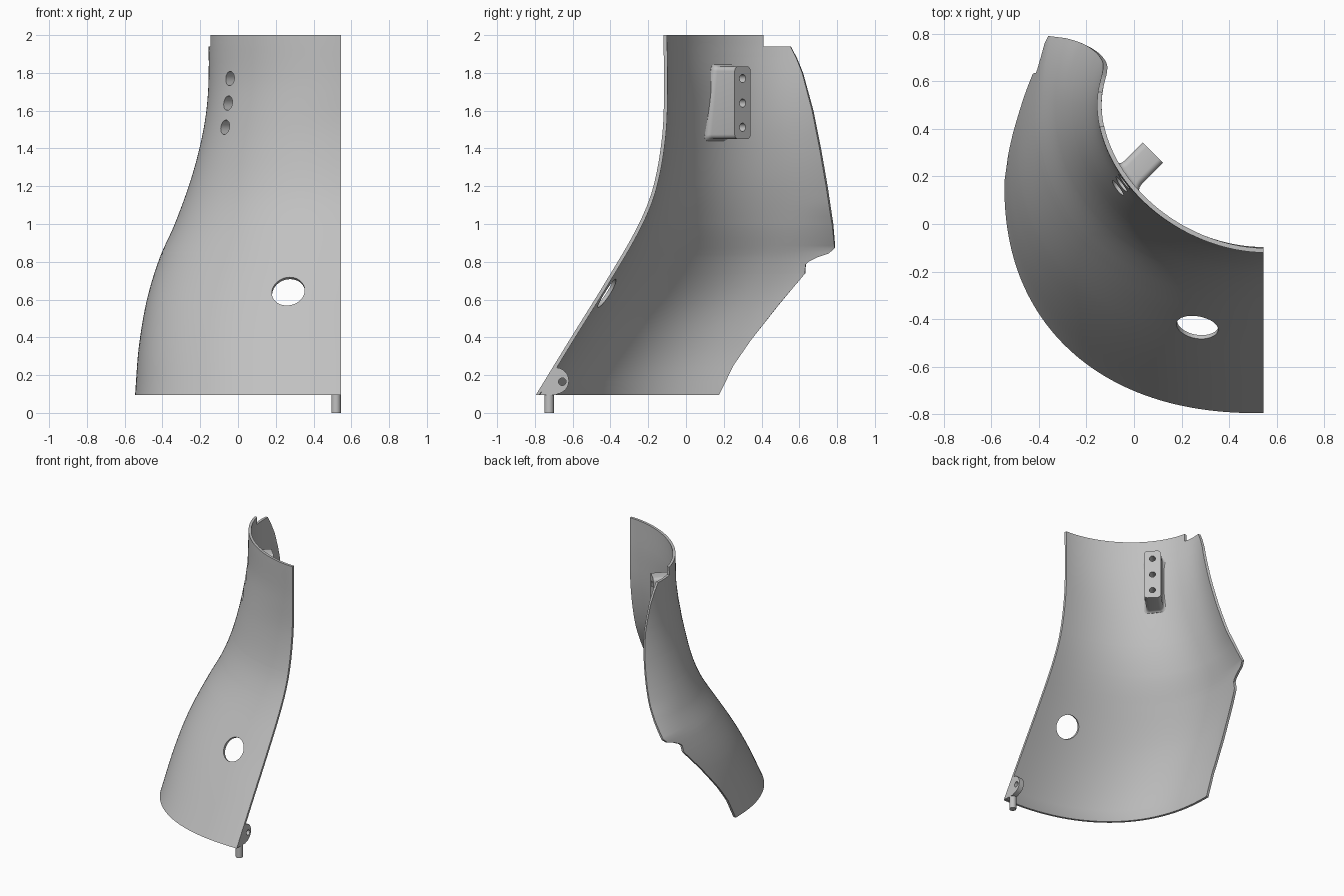
import bpy, bmesh, math
from mathutils import Vector, Matrix

if "Cube" in bpy.data.objects:
    bpy.data.objects.remove(bpy.data.objects["Cube"], do_unlink=True)

grey = bpy.data.materials.new("plain grey")
grey.use_nodes = True
grey.diffuse_color = (0.53, 0.53, 0.53, 1)
grey.node_tree.nodes["Principled BSDF"].inputs["Base Color"].default_value = (0.53, 0.53, 0.53, 1)

EDGE_X = 0.545     # straight cut side of the shell
BASE_Z = 0.095

# Height profiles: (z, value)
front_y = [(BASE_Z, -0.795), (0.4, -0.608), (0.7, -0.422), (0.98, -0.26), (1.18, -0.178),
           (1.45, -0.128), (1.71, -0.116), (2, -0.12)]
side_x = [(BASE_Z, -0.545), (0.35, -0.525), (0.6, -0.482), (0.82, -0.415), (1, -0.335),
          (1.25, -0.245), (1.5, -0.183), (1.71, -0.158), (2, -0.155)]
centre_y = [(BASE_Z, 0.18), (0.5, 0.31), (0.9, 0.48), (1.4, 0.49), (2, 0.5)]
power = [(BASE_Z, 2.28), (0.6, 2.22), (1, 2.1), (1.5, 2.08), (1.77, 1.92), (2, 1.86)]
curl = [(BASE_Z, 0.5), (0.5, 0.6), (0.88, 0.3), (1.1, 0.9), (1.4, 1), (1.7, 1.2), (2, 1.2)]
back_y = [(BASE_Z, 0.175), (0.25, 0.25), (0.38, 0.34), (0.57, 0.49), (0.74, 0.632),
          (0.79, 0.635), (0.805, 0.65), (0.83, 0.7), (0.85, 0.76), (0.88, 0.79),
          (1, 0.78), (1.2, 0.75), (1.4, 0.715), (1.6, 0.675), (1.8, 0.62),
          (1.88, 0.587), (1.94, 0.555), (2, 0.52)]


def segment(pts, z):
    for i in range(len(pts) - 1):
        if z <= pts[i + 1][0]:
            break
    return i, (z - pts[i][0]) / (pts[i + 1][0] - pts[i][0])


def linear(pts, z):
    i, t = segment(pts, z)
    return pts[i][1] + (pts[i + 1][1] - pts[i][1]) * t


def smooth(pts, z):
    i, t = segment(pts, z)

    def slope(k):
        a, b = pts[max(k - 1, 0)], pts[min(k + 1, len(pts) - 1)]
        return (b[1] - a[1]) / (b[0] - a[0])
    h = pts[i + 1][0] - pts[i][0]
    s = t * t * (3 - 2 * t)
    return (pts[i][1] * (1 - s) + pts[i + 1][1] * s
            + h * slope(i) * t * (1 - t) ** 2 - h * slope(i + 1) * t * t * (1 - t))


def signed_pow(v, p):
    return math.copysign(abs(v) ** p, v)


def section(z, count):
    """Outer outline of the shell at height z, front edge to back edge."""
    c, n, xl = smooth(centre_y, z), smooth(power, z), smooth(side_x, z)
    b, a = c - smooth(front_y, z), EDGE_X - xl
    end = math.acos(signed_pow((c - linear(back_y, z)) / b, n / 2))
    pts = []
    for j in range(count + 1):
        th = end * j / count
        y = c - b * signed_pow(math.cos(th), 2 / n)
        if th < math.pi / 2:
            x = EDGE_X - a * math.sin(th) ** (2 / n)
        else:
            x = xl + linear(curl, z) * (y - c) ** 2
        pts.append(Vector((x, y, z)))
    return pts


def link(name, bm, helper=False):
    me = bpy.data.meshes.new(name)
    bm.to_mesh(me)
    bm.free()
    ob = bpy.data.objects.new(name, me)
    bpy.context.collection.objects.link(ob)
    me.materials.append(grey)
    if helper:
        ob.hide_render = True
        ob.hide_set(True)
    return ob


def finish(name, bm, helper=False):
    bmesh.ops.recalc_face_normals(bm, faces=bm.faces)
    return link(name, bm, helper)


def activate(ob):
    bpy.ops.object.select_all(action='DESELECT')
    ob.select_set(True)
    bpy.context.view_layer.objects.active = ob


def apply_all(ob):
    activate(ob)
    for m in list(ob.modifiers):
        bpy.ops.object.modifier_apply(modifier=m.name)


def rod(bm, start, end, r, sides=32):
    start, end = Vector(start), Vector(end)
    d = end - start
    mat = Matrix.Translation((start + end) / 2) @ d.to_track_quat('Z', 'Y').to_matrix().to_4x4()
    bmesh.ops.create_cone(bm, cap_ends=True, segments=sides, radius1=r, radius2=r,
                          depth=d.length, matrix=mat)


def cut(ob, cutter):
    m = ob.modifiers.new("cut", 'BOOLEAN')
    m.operation, m.solver, m.object = 'DIFFERENCE', 'EXACT', cutter


def prism(bm, outline, offset):
    """Extrude a closed outline along an offset."""
    face = bm.faces.new([bm.verts.new(p) for p in outline])
    new = bmesh.ops.extrude_face_region(bm, geom=[face])["geom"]
    bmesh.ops.translate(bm, vec=offset, verts=[v for v in new if isinstance(v, bmesh.types.BMVert)])


# Curved shell
COLS = 72
levels = sorted({round(BASE_Z + 0.0381 * i, 4) for i in range(50)} | {p[0] for p in back_y})
bm = bmesh.new()
rows = [[bm.verts.new(p) for p in section(z, COLS)] for z in levels]
for low, high in zip(rows, rows[1:]):
    for j in range(COLS):
        bm.faces.new((low[j], high[j], high[j + 1], low[j + 1]))
shell = link("shell", bm)
sol = shell.modifiers.new("thickness", 'SOLIDIFY')
sol.thickness, sol.offset = 0.019, -1
apply_all(shell)
for v in shell.data.vertices:       # keep the rims flat
    v.co.z = BASE_Z if v.co.z < BASE_Z + 0.011 else min(v.co.z, 2)
    v.co.x = min(v.co.x, EDGE_X)

# Step in the top rim towards the back
bm = bmesh.new()
prism(bm, [(-0.5, 0.41, 1.94), (-0.5, 0.9, 1.94), (-0.5, 0.9, 2.1), (-0.5, 0.41, 2.1)], (0.8, 0, 0))
cut(shell, finish("step_cutter", bm, True))

# Round window in the lower front
bm = bmesh.new()
axis = Vector((-0.1, -0.83, 0.54)).normalized() * 0.15
mid = Vector((0.265, -0.44, 0.647))
rod(bm, mid - axis, mid + axis, 0.088, 64)
cut(shell, finish("window_cutter", bm, True))

# Mounting block standing diagonally on the inside
out = Vector((1, 1, 0)).normalized()
across = Vector((1, -1, 0)).normalized()
face_mid = Vector((0.08, 0.3, 0))


def shell_hit(z, side):
    base = face_mid + across * side
    return min(section(z, 600), key=lambda p: abs((p - base).dot(across)))


def rounded_rect(cz, hw, hh, r, steps=5):
    pts = []
    for k, (sx, sz) in enumerate(((1, 1), (-1, 1), (-1, -1), (1, -1))):
        for i in range(steps + 1):
            a = math.pi / 2 * (k + i / steps)
            pts.append((sx * (hw - r) + r * math.cos(a), cz + sz * (hh - r) + r * math.sin(a)))
    return pts


bm = bmesh.new()
# Rings: depth from the outer surface (None for the front face) and fillet flare
rings = []
for depth, flare in ((0.01, 0.02), (0.02, 0.02), (0.025, 0.01), (0.035, 0.003), (0.05, 0), (None, 0)):
    ring = []
    for s, z in rounded_rect(1.642, 0.06 + flare, 0.192 + flare * 0.5, 0.025):
        base = face_mid + across * s
        d = 0 if depth is None else (shell_hit(z, s) - base).dot(out) + depth
        p = base + out * d
        ring.append(bm.verts.new((p.x, p.y, z)))
    rings.append(ring)
for a, b in zip(rings, rings[1:]):
    for i in range(len(a)):
        k = (i + 1) % len(a)
        bm.faces.new((a[i], a[k], b[k], b[i]))
bm.faces.new(rings[0])
bm.faces.new(rings[-1])
block = finish("mounting_block", bm)

# Three stepped bolt holes through block and shell
for i, z in enumerate((1.512, 1.64, 1.77)):
    centre = face_mid + Vector((0, 0, z))
    for kind, r, reach in (("bolt", 0.022, 0.1), ("counterbore", 0.038, -0.1)):
        bm = bmesh.new()
        rod(bm, centre - out * 0.35, centre + out * reach, r)
        cutter = finish(f"{kind}_cutter_{i}", bm, True)
        cut(block, cutter)
        if kind == "counterbore":
            cut(shell, cutter)

# Hinge tab at the lower front corner
bm = bmesh.new()
outline = [(-0.775, BASE_Z)]
for i in range(13):
    a = math.radians(85 - 165 * i / 12)
    outline.append((-0.69 + 0.07 * math.cos(a), 0.17 + 0.07 * math.sin(a)))
outline.append((-0.69, BASE_Z))
prism(bm, [(EDGE_X - 0.04, y, z) for y, z in outline], (0.04, 0, 0))
tab = finish("hinge_tab", bm)
bm = bmesh.new()
rod(bm, (0.4, -0.655, 0.165), (0.6, -0.655, 0.165), 0.02)
cut(tab, finish("pin_cutter", bm, True))

# Foot peg
bm = bmesh.new()
rod(bm, (0.519, -0.725, 0), (0.519, -0.725, 0.15), 0.025)
peg = finish("foot_peg", bm)

for ob in (shell, block, tab, peg):
    apply_all(ob)
    bpy.ops.object.shade_smooth_by_angle(angle=math.radians(35))
for ob in [o for o in bpy.data.objects if "cutter" in o.name]:
    bpy.data.objects.remove(ob, do_unlink=True)
